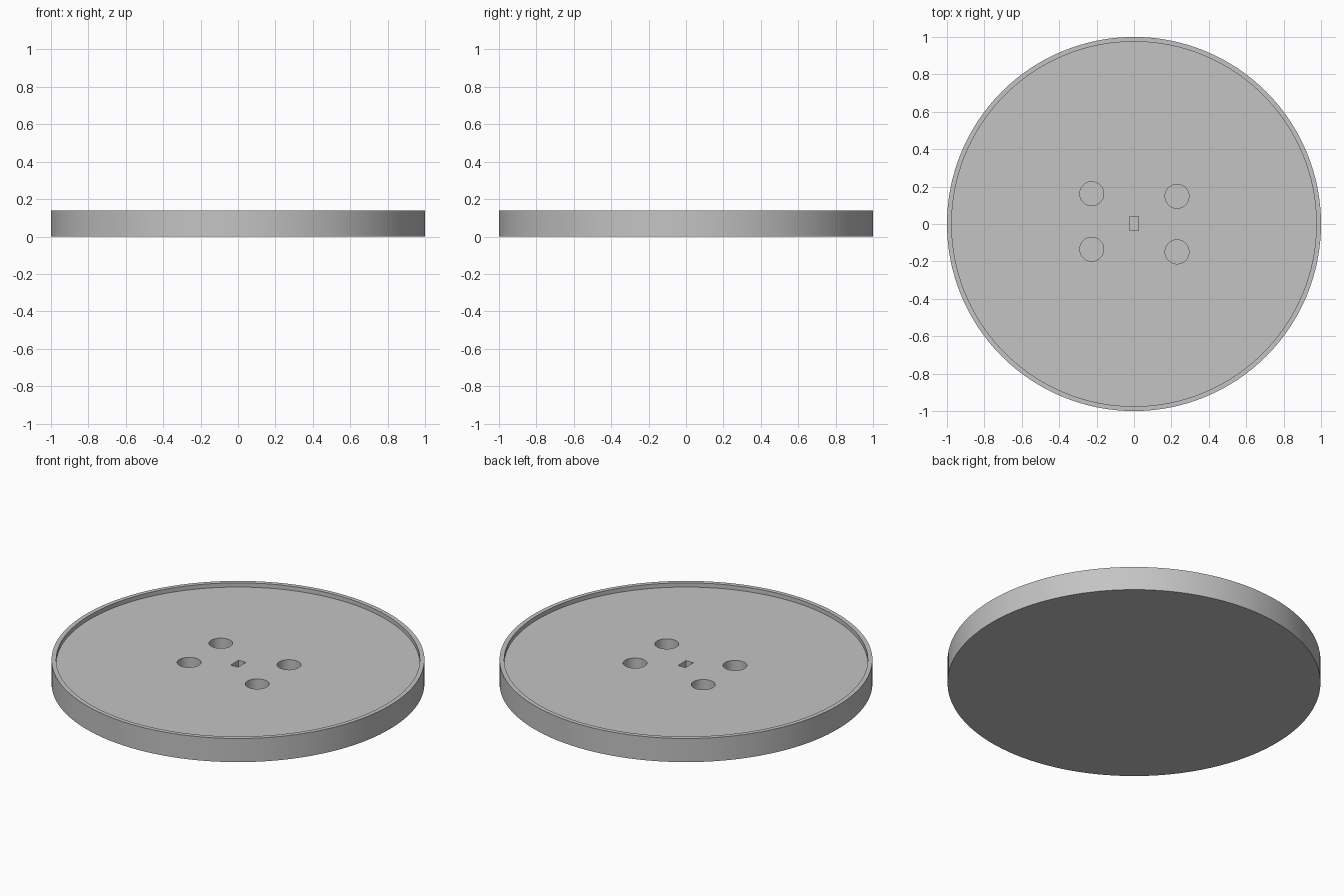
import bpy
import bmesh
from mathutils import Matrix

default = bpy.data.objects.get("Cube")
if default:
    bpy.data.objects.remove(default, do_unlink=True)

HEIGHT = 0.14
FLOOR = 0.115        # top of the recessed face
POCKET_BOTTOM = 0.02  # blind holes stop here

# Single matte grey
grey = bpy.data.materials.new("light_grey")
grey.use_nodes = True
colour = (0.55, 0.55, 0.55, 1)
grey.diffuse_color = colour
grey.node_tree.nodes["Principled BSDF"].inputs["Base Color"].default_value = colour


def add_object(name, bm):
    mesh = bpy.data.meshes.new(name)
    bm.to_mesh(mesh)
    bm.free()
    mesh.materials.append(grey)
    obj = bpy.data.objects.new(name, mesh)
    bpy.context.collection.objects.link(obj)
    return obj


def add_cylinder(bm, radius, bottom, top, x=0, y=0, segments=128):
    bmesh.ops.create_cone(
        bm, cap_ends=True, segments=segments, radius1=radius, radius2=radius,
        depth=top - bottom,
        matrix=Matrix.Translation((x, y, (top + bottom) / 2)))


# Disc with a thin raised rim
bm = bmesh.new()
add_cylinder(bm, 1, 0, HEIGHT)
top = max(bm.faces, key=lambda f: f.calc_center_median().z)
bmesh.ops.inset_region(bm, faces=[top], thickness=0.025)
for face in bmesh.ops.extrude_discrete_faces(bm, faces=[top])["faces"]:
    for vert in face.verts:
        vert.co.z = FLOOR
bmesh.ops.recalc_face_normals(bm, faces=bm.faces)
disc = add_object("rimmed_disc", bm)

# Four round pockets and a central rectangular slot
bm = bmesh.new()
for x, y in ((-0.226, 0.162), (0.23, 0.148), (-0.226, -0.135), (0.23, -0.149)):
    add_cylinder(bm, 0.064, POCKET_BOTTOM, 0.2, x, y, 64)
slot_height = 0.2 - POCKET_BOTTOM
bmesh.ops.create_cube(
    bm, size=1,
    matrix=Matrix.Translation((0, 0.003, POCKET_BOTTOM + slot_height / 2))
    @ Matrix.Diagonal((0.048, 0.075, slot_height, 1)))
cutter = add_object("pocket_cutter", bm)
cutter.hide_render = True

# Cut the pockets, then shade smooth with sharp edges
cut = disc.modifiers.new("pockets", "BOOLEAN")
cut.operation = "DIFFERENCE"
cut.solver = "EXACT"
cut.object = cutter
bpy.ops.object.select_all(action="DESELECT")
bpy.context.view_layer.objects.active = disc
disc.select_set(True)
bpy.ops.object.modifier_apply(modifier=cut.name)
bpy.data.objects.remove(cutter, do_unlink=True)
bpy.ops.object.shade_smooth_by_angle()
